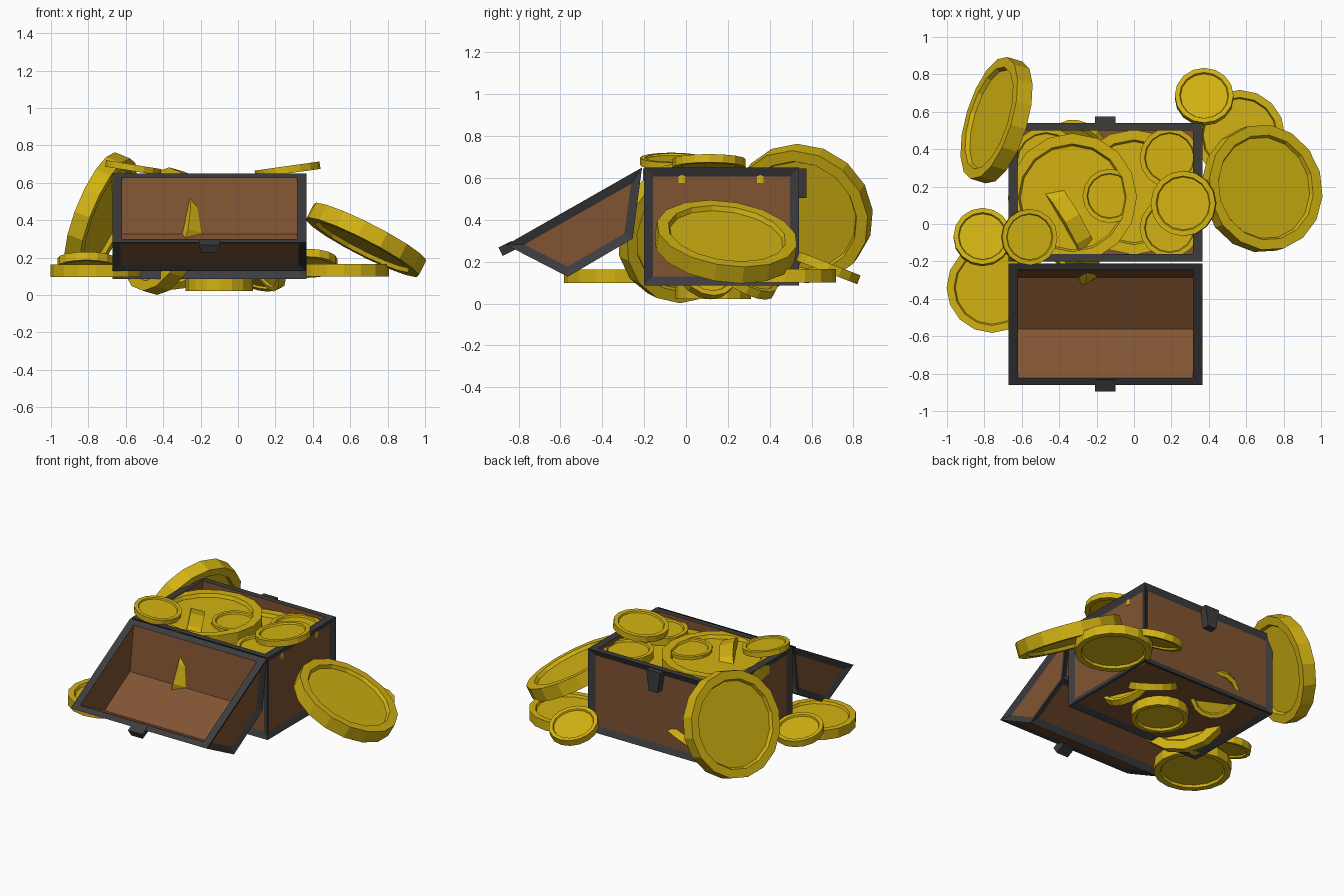
import bpy, bmesh, math
from mathutils import Vector, Matrix

if "Cube" in bpy.data.objects:
    bpy.data.objects.remove(bpy.data.objects["Cube"])


def material(name, rgb):
    m = bpy.data.materials.new(name)
    m.diffuse_color = (*rgb, 1)
    m.use_nodes = True
    m.node_tree.nodes["Principled BSDF"].inputs["Base Color"].default_value = m.diffuse_color
    return m


WOOD = material("brown wood", (0.22, 0.088, 0.032))
IRON = material("dark iron", (0.047, 0.045, 0.048))
GOLD = material("gold", (0.65, 0.45, 0.006))
X0, X1 = -0.67, 0.365


def finish(bm, name, mats):
    me = bpy.data.meshes.new(name)
    bm.to_mesh(me)
    bm.free()
    for m in mats:
        me.materials.append(m)
    ob = bpy.data.objects.new(name, me)
    bpy.context.collection.objects.link(ob)
    return ob


def open_prism(bm, profile, x0, x1, flip):
    """Prism along x from a yz profile; the side between last and first point stays open."""
    a = [bm.verts.new((x0, y, z)) for y, z in profile]
    b = [bm.verts.new((x1, y, z)) for y, z in profile]
    faces = [bm.faces.new(a[::-1]), bm.faces.new(b)]
    for i in range(len(profile) - 1):
        faces.append(bm.faces.new((a[i], a[i + 1], b[i + 1], b[i])))
    if flip:
        bmesh.ops.reverse_faces(bm, faces=faces)
    return faces, [a[0], a[-1], b[-1], b[0]]


def framed_shell(name, profile, k=0.89):
    """Hollow box: wooden panels sunk into an iron frame, iron rim, wooden inside."""
    bm = bmesh.new()
    mid = (Vector(profile[0]) + Vector(profile[-1])) / 2
    inner = [mid + (Vector(p) - mid) * k for p in profile]
    outside, ro = open_prism(bm, profile, X0, X1, False)
    inside, ri = open_prism(bm, inner, X0 + 0.05, X1 - 0.05, True)
    rim = [bm.faces.new((ro[i], ro[(i + 1) % 4], ri[(i + 1) % 4], ri[i])) for i in range(4)]
    frame = bmesh.ops.inset_individual(bm, faces=outside, thickness=0.042,
                                       depth=-0.018, use_even_offset=True)["faces"]
    for f in rim + frame:
        f.material_index = 1
    return finish(bm, name, [WOOD, IRON])


def latch(name, loc, size, rx, taper):
    bm = bmesh.new()
    bmesh.ops.create_cube(bm, size=1)
    for v in bm.verts:
        if v.co.z < 0:
            v.co.x *= taper
    bmesh.ops.scale(bm, vec=size, verts=bm.verts)
    bm.transform(Matrix.Translation(loc) @ Matrix.Rotation(math.radians(rx), 4, 'X'))
    return finish(bm, name, [IRON])


def coin(name, loc, r, t, normal=(0, 0, 1), sides=16):
    """Coin with a raised rim on both faces."""
    bm = bmesh.new()
    bmesh.ops.create_cone(bm, cap_ends=True, segments=sides, radius1=r, radius2=r, depth=t)
    caps = [f for f in bm.faces if len(f.verts) == sides]
    bmesh.ops.inset_individual(bm, faces=caps, thickness=0.16 * r, use_even_offset=True)
    bmesh.ops.inset_individual(bm, faces=caps, thickness=0.03 * r, depth=-0.25 * t,
                               use_even_offset=True)
    rot = Vector(normal).to_track_quat('Z', 'Y').to_matrix().to_4x4()
    bm.transform(Matrix.Translation(loc) @ rot)
    return finish(bm, name, [GOLD])


# Chest body and the lid hanging open at the front
framed_shell("chest_body", [(-0.2, 0.65), (-0.2, 0.087), (0.54, 0.087), (0.54, 0.65)])
framed_shell("chest_lid", [(-0.86, 0.28), (-0.565, 0.128), (-0.255, 0.31), (-0.21, 0.65)])
latch("body_latch", (-0.153, 0.55, 0.575), (0.11, 0.05, 0.14), 0, 0.6)
latch("lid_latch", (-0.153, -0.855, 0.263), (0.11, 0.07, 0.045), 27, 0.8)

# Coins lying around the chest: position, radius, thickness, normal
around = [
    ((0.685, 0.19, 0.295), 0.34, 0.09, (0.45, 0.13, 0.88)),
    ((-0.735, 0.555, 0.43), 0.34, 0.09, (-0.89, 0.27, 0.36)),
    ((-0.76, -0.34, 0.13), 0.242, 0.065),
    ((0.565, 0.475, 0.133), 0.242, 0.065),
    ((-0.81, -0.07, 0.175), 0.155, 0.045, (0, 0.22, 0.97)),
    ((0.375, 0.68, 0.17), 0.157, 0.045, (0, 0.36, 0.93)),
]
# Coins heaped in the open chest, one big coin standing through them
heap = [
    ((-0.33, 0.14, 0.60), 0.345, 0.09),
    ((0.0, 0.17, 0.55), 0.335, 0.09),
    ((-0.47, 0.33, 0.56), 0.19, 0.06),
    ((-0.13, 0.15, 0.62), 0.145, 0.045),
    ((0.19, 0.355, 0.60), 0.16, 0.05),
    ((0.19, -0.02, 0.60), 0.16, 0.05),
    ((0.265, 0.11, 0.67), 0.175, 0.04, (-0.14, 0, 0.99)),
    ((-0.56, -0.07, 0.68), 0.15, 0.035, (0.16, 0, 0.99)),
    ((-0.4, -0.01, 0.342), 0.34, 0.09, (0.84, 0.49, -0.24)),
]
# Coins poking out of the chest floor
below = [
    ((-0.1, 0.13, 0.055), 0.18, 0.065),
    ((0.09, 0.29, 0.125), 0.155, 0.045, (0.35, 0.45, 0.82)),
    ((-0.3, 0.42, 0.15), 0.155, 0.045, (-0.3, -0.6, 0.74)),
    ((0.15, 0.1, 0.17), 0.155, 0.045, (0.8, 0.35, 0.4)),
]
for group, coins in (("loose_coin", around), ("heap_coin", heap), ("floor_coin", below)):
    for i, c in enumerate(coins):
        coin(f"{group}_{i + 1}", *c)
